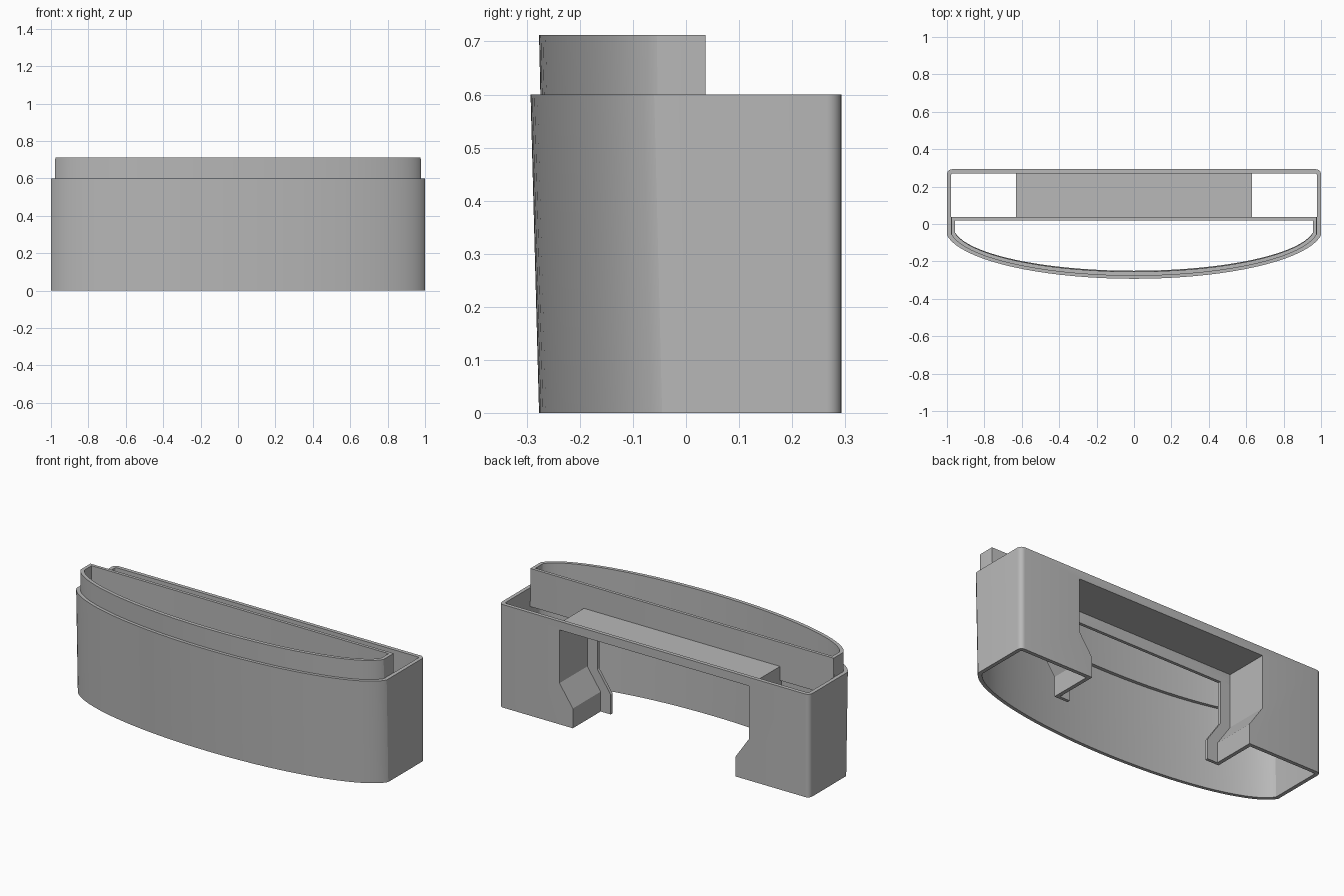
import bpy, bmesh, math

cube = bpy.data.objects.get("Cube")
if cube:
    bpy.data.objects.remove(cube, do_unlink=True)

grey = bpy.data.materials.new("plain_grey")
grey.use_nodes = True
grey.diffuse_color = (0.48, 0.48, 0.48, 1)
grey.node_tree.nodes["Principled BSDF"].inputs["Base Color"].default_value = (0.48, 0.48, 0.48, 1)


def make_object(name, bm):
    bmesh.ops.recalc_face_normals(bm, faces=bm.faces)
    mesh = bpy.data.meshes.new(name)
    bm.to_mesh(mesh)
    bm.free()
    mesh.materials.append(grey)
    obj = bpy.data.objects.new(name, mesh)
    bpy.context.collection.objects.link(obj)
    return obj


def wall(name, rings, closed):
    """Stitch the four corner lines of a wall section into a solid."""
    bm = bmesh.new()
    lines = [[bm.verts.new(p) for p in ring] for ring in rings]
    count = len(lines[0])
    for a, b in zip(lines, lines[1:] + lines[:1]):
        for i in range(count if closed else count - 1):
            j = (i + 1) % count
            bm.faces.new((a[i], a[j], b[j], b[i]))
    if not closed:
        bm.faces.new([line[0] for line in lines])
        bm.faces.new([line[-1] for line in lines])
    return make_object(name, bm)


def outline(z, half, front, side, back, radius):
    """Bowed front, straight sides and a flat back with rounded corners."""
    pts = []
    steps = 40
    end = math.sqrt(1 - (1 / 1.01) ** 2)
    for i in range(steps + 1):
        u = math.sin(math.pi * (i / steps - 0.5))
        bow = (math.sqrt(1 - (u / 1.01) ** 2) - end) / (1 - end)
        pts.append((half * u, side + (front - side) * bow, z))
    for sign, order in ((1, range(7)), (-1, range(6, -1, -1))):
        for k in order:
            a = math.pi / 2 * k / 6
            pts.append((sign * (half - radius + radius * math.cos(a)),
                        back - radius + radius * math.sin(a), z))
    return pts


def arch(y, grow, foot=0.0):
    """Stepped doorway profile, widened by grow."""
    right = [(0.524 + grow, foot), (0.524 + grow, 0.115),
             (0.61 + grow, 0.24), (0.61 + grow, 0.55 + grow)]
    profile = right + [(-x, z) for x, z in reversed(right)]
    return [(x, y, z) for x, z in profile]


def arch_frame(name, y0, y1, inner, outer):
    return wall(name, [arch(y0, outer), arch(y1, outer),
                       arch(y1, inner), arch(y0, inner)], False)


# Outer shell, flaring slightly at the front towards the top
shell = wall("outer_shell", [
    outline(0, 1, -0.277, -0.045, 0.293, 0.028),
    outline(0.6, 1, -0.293, -0.06, 0.293, 0.028),
    outline(0.6, 0.978, -0.273, -0.052, 0.271, 0.01),
    outline(0, 0.978, -0.257, -0.037, 0.271, 0.01)], True)

# Doorway through the back of the shell
bm = bmesh.new()
near, far = [[bm.verts.new(p) for p in arch(y, 0, -0.1)] for y in (0.15, 0.4)]
bm.faces.new(near)
bm.faces.new(far)
for i in range(len(near)):
    j = (i + 1) % len(near)
    bm.faces.new((near[i], near[j], far[j], far[i]))
cutter = make_object("doorway_cutter", bm)
cutter.hide_render = True
cut = shell.modifiers.new("doorway", "BOOLEAN")
cut.operation = "DIFFERENCE"
cut.solver = "EXACT"
cut.object = cutter
bpy.context.view_layer.objects.active = shell
bpy.ops.object.modifier_apply(modifier=cut.name)
bpy.data.objects.remove(cutter, do_unlink=True)

# Raised collar with its straight partition
collar = wall("collar", [
    outline(0.49, 0.979, -0.272, -0.052, 0.037, 0.002),
    outline(0.712, 0.977, -0.277, -0.055, 0.037, 0.002),
    outline(0.712, 0.957, -0.255, -0.047, 0.019, 0.002),
    outline(0.49, 0.957, -0.25, -0.045, 0.019, 0.002)], True)

# Recess lining and the narrower lip at its inner end
lining = arch_frame("recess_lining", 0.036, 0.285, 0, 0.022)
lip = arch_frame("recess_lip", 0.019, 0.037, -0.065, 0.022)

for obj in (shell, collar, lining, lip):
    bpy.ops.object.select_all(action="DESELECT")
    obj.select_set(True)
    bpy.context.view_layer.objects.active = obj
    bpy.ops.object.shade_smooth_by_angle(angle=math.radians(25))
